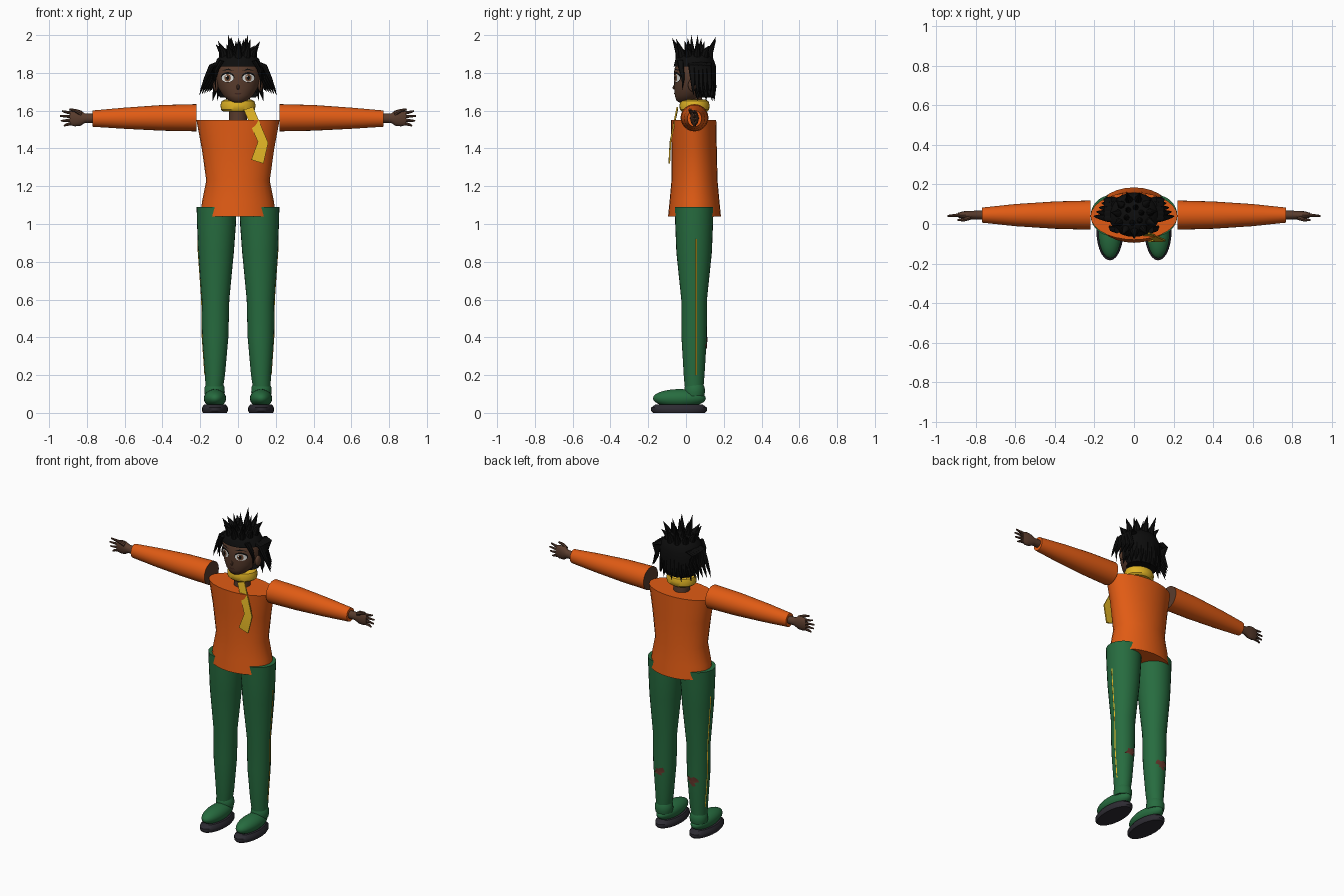
import bpy, bmesh, math, random
from mathutils import Vector
from mathutils.bvhtree import BVHTree

cube = bpy.data.objects.get("Cube")
if cube:
    bpy.data.objects.remove(cube, do_unlink=True)
random.seed(4)
X, Y, Z = Vector((1, 0, 0)), Vector((0, 1, 0)), Vector((0, 0, 1))
TAU = math.tau


def material(name, *rgb):
    m = bpy.data.materials.new(name)
    m.use_nodes = True
    m.diffuse_color = (*rgb, 1)
    m.node_tree.nodes["Principled BSDF"].inputs["Base Color"].default_value = (*rgb, 1)
    return m


orange = material("orange knit", 0.75, 0.105, 0.007)
green = material("green cloth", 0.02, 0.15, 0.05)
yellow = material("yellow cloth", 0.74, 0.45, 0.018)
skin = material("brown skin", 0.1, 0.045, 0.026)
black = material("black hair", 0.004, 0.004, 0.004)
grey = material("dark sole", 0.026, 0.024, 0.032)
white = material("eye white", 0.75, 0.75, 0.72)
iris = material("brown iris", 0.16, 0.07, 0.035)
red = material("red scuff", 0.13, 0.04, 0.025)
lip = material("dark lip", 0.055, 0.02, 0.014)


def finish(name, bm, mat):
    bmesh.ops.recalc_face_normals(bm, faces=bm.faces)
    me = bpy.data.meshes.new(name)
    bm.to_mesh(me)
    bm.free()
    me.materials.append(mat)
    ob = bpy.data.objects.new(name, me)
    bpy.context.collection.objects.link(ob)
    bpy.ops.object.select_all(action='DESELECT')
    ob.select_set(True)
    bpy.context.view_layer.objects.active = ob
    bpy.ops.object.shade_smooth_by_angle(angle=math.radians(40))
    return ob


def add_loft(bm, rings, u, v, segs):
    """Skin elliptical rings (centre, ru, rv) into a capped tube."""
    loops = []
    for c, ru, rv in rings:
        loops.append([bm.verts.new(Vector(c) + u * ru * math.cos(TAU * i / segs)
                                   + v * rv * math.sin(TAU * i / segs)) for i in range(segs)])
    for a, b in zip(loops, loops[1:]):
        for i in range(segs):
            j = (i + 1) % segs
            bm.faces.new((a[i], a[j], b[j], b[i]))
    bm.faces.new(loops[0])
    bm.faces.new(loops[-1])


def loft(name, rings, mat, u=X, v=Y, segs=28):
    bm = bmesh.new()
    add_loft(bm, rings, u, v, segs)
    return finish(name, bm, mat)


def add_lock(bm, points, radius, flat=1.0, tip=0.02, segs=8):
    """Tapered strand along a path, ending in a point."""
    pts = [Vector(p) for p in points]
    d = (pts[-1] - pts[0]).normalized()
    u = d.cross(X if abs(d.x) < 0.7 else Y).normalized()
    v = d.cross(u)
    n = len(pts) - 1
    rad = [radius * max(tip, 1 - (i / n) ** 1.5) for i in range(n + 1)]
    add_loft(bm, [(p, r, r * flat) for p, r in zip(pts, rad)], u, v, segs)


def ball(name, c, r, mat):
    bm = bmesh.new()
    bmesh.ops.create_uvsphere(bm, u_segments=24, v_segments=14, radius=1)
    bmesh.ops.scale(bm, vec=r, verts=bm.verts)
    bmesh.ops.translate(bm, vec=c, verts=bm.verts)
    return finish(name, bm, mat)


def decal(name, target, outline, side, lift, mat):
    """Thin patch of (x, z) outline points dropped onto a surface along y."""
    tree = BVHTree.FromPolygons([p.co for p in target.data.vertices],
                                [p.vertices for p in target.data.polygons])
    mid = (sum(p[0] for p in outline) / len(outline), sum(p[1] for p in outline) / len(outline))
    bm = bmesh.new()
    verts = []
    for x, z in [mid] + outline:
        hit = tree.ray_cast(Vector((x, side, z)), Vector((0, -side, 0)))[0]
        y = hit.y if hit else 0.045
        verts.append(bm.verts.new((x, y + side * lift, z)))
    ring = verts[1:]
    for a, b in zip(ring, ring[1:] + ring[:1]):
        bm.faces.new((verts[0], a, b))
    return finish(name, bm, mat)


def oval(x, z, rx, rz, n=18):
    return [(x + rx * math.cos(TAU * i / n), z + rz * math.sin(TAU * i / n)) for i in range(n)]


# Sweater body, neck and scarf collar
loft("sweater", [((0, y, z), rx, ry) for z, y, rx, ry in (
    (1.04, 0.045, 0.2, 0.14), (1.12, 0.045, 0.19, 0.132), (1.23, 0.045, 0.168, 0.122),
    (1.4, 0.043, 0.192, 0.12), (1.55, 0.04, 0.22, 0.12))], orange)
loft("neck", [((0, 0.045, 1.5), 0.05, 0.05), ((0, 0.04, 1.68), 0.045, 0.045)], skin)
loft("scarf_collar", [((0, 0.045, z), r, r * 0.86) for z, r in (
    (1.595, 0.078), (1.605, 0.09), (1.63, 0.093), (1.65, 0.086), (1.658, 0.07))], yellow)

# Hanging scarf tail: two folded segments
bm = bmesh.new()
tail = ((0.03, 1.605, 0.08, 1.62, -0.05), (0.105, 1.435, 0.16, 1.43, -0.087),
        (0.07, 1.34, 0.135, 1.32, -0.092))
rows = [[bm.verts.new((x, y + dy, z)) for dy in (0, 0.008)
         for x, z in ((x1, z1), (x2, z2))] for x1, z1, x2, z2, y in tail]
for a, b in zip(rows, rows[1:]):
    for i, j in ((0, 1), (1, 3), (3, 2), (2, 0)):
        bm.faces.new((a[i], a[j], b[j], b[i]))
for r in (rows[0], rows[-1]):
    bm.faces.new((r[0], r[1], r[3], r[2]))
finish("scarf_tail", bm, yellow)

# Limbs
LEG = ((0.14, 0.125, 0.047, 0.05), (0.2, 0.122, 0.053, 0.055), (0.4, 0.12, 0.069, 0.067),
       (0.6, 0.119, 0.073, 0.068), (0.85, 0.116, 0.094, 0.094), (1.0, 0.114, 0.103, 0.1),
       (1.09, 0.114, 0.105, 0.103))
for s, side in ((1, "left"), (-1, "right")):
    leg = loft(side + "_trouser_leg", [((s * x, 0.043, z), rx, ry) for z, x, rx, ry in LEG], green)
    loft(side + "_leg_stripe", [((s * (x + rx), 0.053, z), 0.003, 0.004)
                                for z, x, rx, ry in LEG[1:5]]
         + [((s * 0.212, 0.053, 0.92), 0.003, 0.004)], yellow, segs=4)
    blot = [(s * 0.12 + r * math.cos(a), 0.37 + r * math.sin(a)) for a, r in
            ((TAU * i / 16, random.uniform(0.015, 0.045)) for i in range(16))]
    decal(side + "_calf_scuff", leg, blot, 1, 0.004, red)
    loft(side + "_ankle_cuff", [((s * 0.124, 0.046, z), r, r) for z, r in (
        (0.09, 0.05), (0.11, 0.054), (0.135, 0.053), (0.15, 0.046))], green)
    ball(side + "_shoe", (s * 0.122, -0.035, 0.077), (0.059, 0.14, 0.049), green)
    loft(side + "_sole", [((s * 0.122, -0.037, z), 0.068 * k, 0.147 * k) for z, k in (
        (0, 0.93), (0.01, 1), (0.028, 1), (0.045, 0.85))], grey)

    # Sleeve with a bare skin disc at the shoulder end
    sleeve = loft(side + "_sleeve", [((s * x, 0.045, z), ry, rz) for x, z, ry, rz in (
        (0.22, 1.5625, 0.074, 0.072), (0.4, 1.562, 0.069, 0.068),
        (0.6, 1.56, 0.056, 0.056), (0.77, 1.558, 0.038, 0.043))], orange, Y, Z)
    sleeve.data.materials.append(skin)
    for p in sleeve.data.polygons:
        if len(p.vertices) > 4 and abs(p.center.x) < 0.3:
            p.material_index = 1
    loft(side + "_hand", [((s * x, 0.045, 1.56), ry, rz) for x, ry, rz in (
        (0.75, 0.024, 0.024), (0.81, 0.022, 0.025), (0.835, 0.022, 0.041),
        (0.865, 0.019, 0.043), (0.89, 0.012, 0.036))], skin, Y, Z, 16)
    bm = bmesh.new()
    for k, end in enumerate((0.922, 0.938, 0.943, 0.932)):
        z0, z1 = 1.534 + k * 0.017, 1.52 + k * 0.026
        add_lock(bm, [(s * 0.865, 0.045, z0), (s * 0.905, 0.044, (z0 + z1) / 2),
                      (s * end, 0.041, z1)], 0.0115, tip=0.4)
    add_lock(bm, [(s * 0.83, 0.035, 1.585), (s * 0.86, 0.022, 1.6), (s * 0.892, 0.02, 1.607)],
             0.014, tip=0.4)
    finish(side + "_fingers", bm, skin)

# Head
head = loft("head", [((0, y, z), rx, ry) for z, y, rx, ry in (
    (1.642, -0.005, 0.025, 0.03), (1.655, 0.0, 0.05, 0.052), (1.68, 0.015, 0.079, 0.074),
    (1.72, 0.032, 0.104, 0.094), (1.77, 0.04, 0.116, 0.103), (1.82, 0.042, 0.118, 0.104),
    (1.86, 0.045, 0.1, 0.09), (1.89, 0.045, 0.06, 0.06))], skin, segs=40)
bm = bmesh.new()
add_lock(bm, [(0, -0.045, 1.745), (0, -0.062, 1.725), (0, -0.068, 1.715)], 0.012, tip=0.5)
finish("nose", bm, skin)
decal("mouth", head, oval(0, 1.69, 0.02, 0.004), -1, 0.003, lip)
for s, side in ((1, "left"), (-1, "right")):
    ball(side + "_ear", (s * 0.118, 0.035, 1.735), (0.014, 0.024, 0.034), skin)
    x = s * 0.055
    decal(side + "_eye_outline", head, oval(x, 1.777, 0.036, 0.027), -1, 0.002, black)
    decal(side + "_eye_white", head, oval(x, 1.773, 0.032, 0.022), -1, 0.004, white)
    decal(side + "_iris", head, oval(x, 1.774, 0.017, 0.02), -1, 0.006, iris)
    decal(side + "_pupil", head, oval(x, 1.774, 0.008, 0.011), -1, 0.008, black)
    decal(side + "_eye_glint", head, oval(x - 0.007, 1.782, 0.004, 0.005), -1, 0.0095, white)
    brow = [(s * a, b) for a, b in ((0.022, 1.81), (0.05, 1.823), (0.088, 1.812),
                                    (0.05, 1.815))]
    decal(side + "_eyebrow", head, brow, -1, 0.004, black)

# Hair cap, open over the face
bm = bmesh.new()
add_loft(bm, [((0, y, z), rx, ry) for z, y, rx, ry in (
    (1.67, 0.065, 0.095, 0.075), (1.71, 0.06, 0.12, 0.093), (1.77, 0.053, 0.128, 0.105),
    (1.835, 0.047, 0.129, 0.112), (1.875, 0.045, 0.11, 0.1), (1.905, 0.045, 0.07, 0.07),
    (1.915, 0.045, 0.02, 0.02))], X, Y, 40)
bare = [f for f in bm.faces if f.calc_center_median().y < 0.055
        and f.calc_center_median().z < 1.835 and len(f.verts) == 4]
bmesh.ops.delete(bm, geom=bare, context='FACES')
finish("hair_cap", bm, black)

# Crown of upright spikes
bm = bmesh.new()
for ring, count, r0, r1, wide in ((0, 11, 0.075, 0.118, 0.026), (1, 6, 0.035, 0.055, 0.022)):
    for i in range(count):
        a = TAU * (i + 0.3) / count
        c, s = math.cos(a), math.sin(a)
        top = (2.0, 1.97, 1.985)[i % 3] - 0.035 * abs(c) * (1 - ring)
        add_lock(bm, [(r0 * c, 0.045 + r0 * s, 1.865), (r0 * 1.15 * c, 0.045 + r0 * 1.15 * s, 1.915),
                      (r1 * c, 0.045 + r1 * s, top)], wide)
finish("hair_spikes", bm, black)

# Hanging locks: ragged nape, flared sides and temples
bm = bmesh.new()
for i in range(13):
    a = math.pi * (i + 0.5) / 13
    c, s = math.cos(a), math.sin(a)
    add_lock(bm, [(0.11 * c, 0.05 + 0.085 * s, 1.8), (0.122 * c, 0.05 + 0.095 * s, 1.72),
                  (0.135 * c, 0.05 + 0.1 * s, 1.65 + 0.02 * (i % 2))], 0.024, 0.8)
for s in (1, -1):
    for k in range(5):
        y = 0.03 + 0.022 * k
        out = 0.205 - 0.013 * k
        add_lock(bm, [(s * 0.1, y, 1.85), (s * 0.14, y, 1.835), (s * (out - 0.035), y + 0.005, 1.77),
                      (s * (out - 0.012), y + 0.008, 1.715), (s * out, y + 0.01, 1.68 + 0.005 * k)],
                 0.021, 0.8)
    add_lock(bm, [(s * 0.085, -0.03, 1.865), (s * 0.112, -0.025, 1.82),
                  (s * 0.122, -0.015, 1.77), (s * 0.118, -0.02, 1.71)], 0.018, 0.8)
finish("hair_locks", bm, black)
